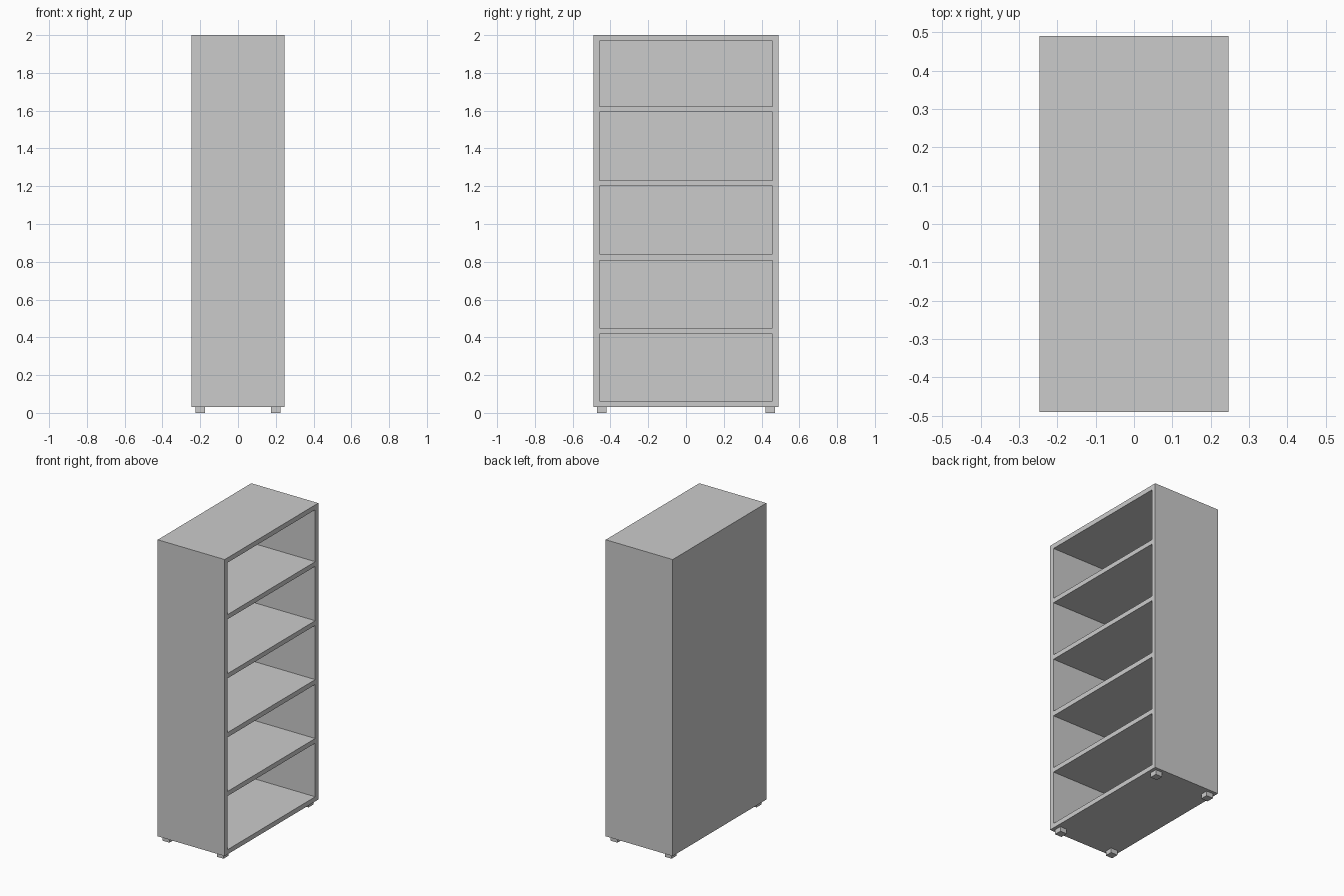
import bpy
import bmesh
from mathutils import Vector, Matrix

if "Cube" in bpy.data.objects:
    bpy.data.objects.remove(bpy.data.objects["Cube"])

W, D, BASE, TOP = 0.246, 0.491, 0.031, 2.0   # half depth in x, half width in y, heights
WALL = 0.032


def add_box(bm, lo, hi):
    lo, hi = Vector(lo), Vector(hi)
    m = Matrix.Translation((lo + hi) / 2) @ Matrix.Diagonal((*(hi - lo), 1))
    bmesh.ops.create_cube(bm, size=1, matrix=m)


def boxes(name, spans):
    bm = bmesh.new()
    for lo, hi in spans:
        add_box(bm, lo, hi)
    me = bpy.data.meshes.new(name)
    bm.to_mesh(me)
    bm.free()
    ob = bpy.data.objects.new(name, me)
    bpy.context.collection.objects.link(ob)
    return ob


# cabinet body, one solid block
body = boxes("bookcase_body", [((-W, -D, BASE), (W, D, TOP))])

# five open compartments cut in from the +x side
levels = [(0.062, 0.418), (0.449, 0.839), (0.839, 1.2), (1.231, 1.592), (1.623, 1.968)]
levels[1] = (0.449, 0.808)
levels[2] = (0.84, 1.2)
inner = D - WALL
cutter = boxes("compartment_cutter",
               [((-W + WALL, -inner, z0), (W + 0.1, inner, z1)) for z0, z1 in levels])
cutter.hide_render = True
cut = body.modifiers.new("compartments", 'BOOLEAN')
cut.operation = 'DIFFERENCE'
cut.solver = 'EXACT'
cut.object = cutter
bpy.context.view_layer.objects.active = body
body.select_set(True)
bpy.ops.object.modifier_apply(modifier=cut.name)
bpy.data.objects.remove(cutter)

# four small square feet
F = 0.025
for sx, xn in ((-1, "back"), (1, "front")):
    for sy, yn in ((-1, "left"), (1, "right")):
        x, y = sx * 0.199, sy * 0.446
        boxes(f"{xn}_{yn}_foot", [((x - F, y - F, 0), (x + F, y + F, BASE))])
